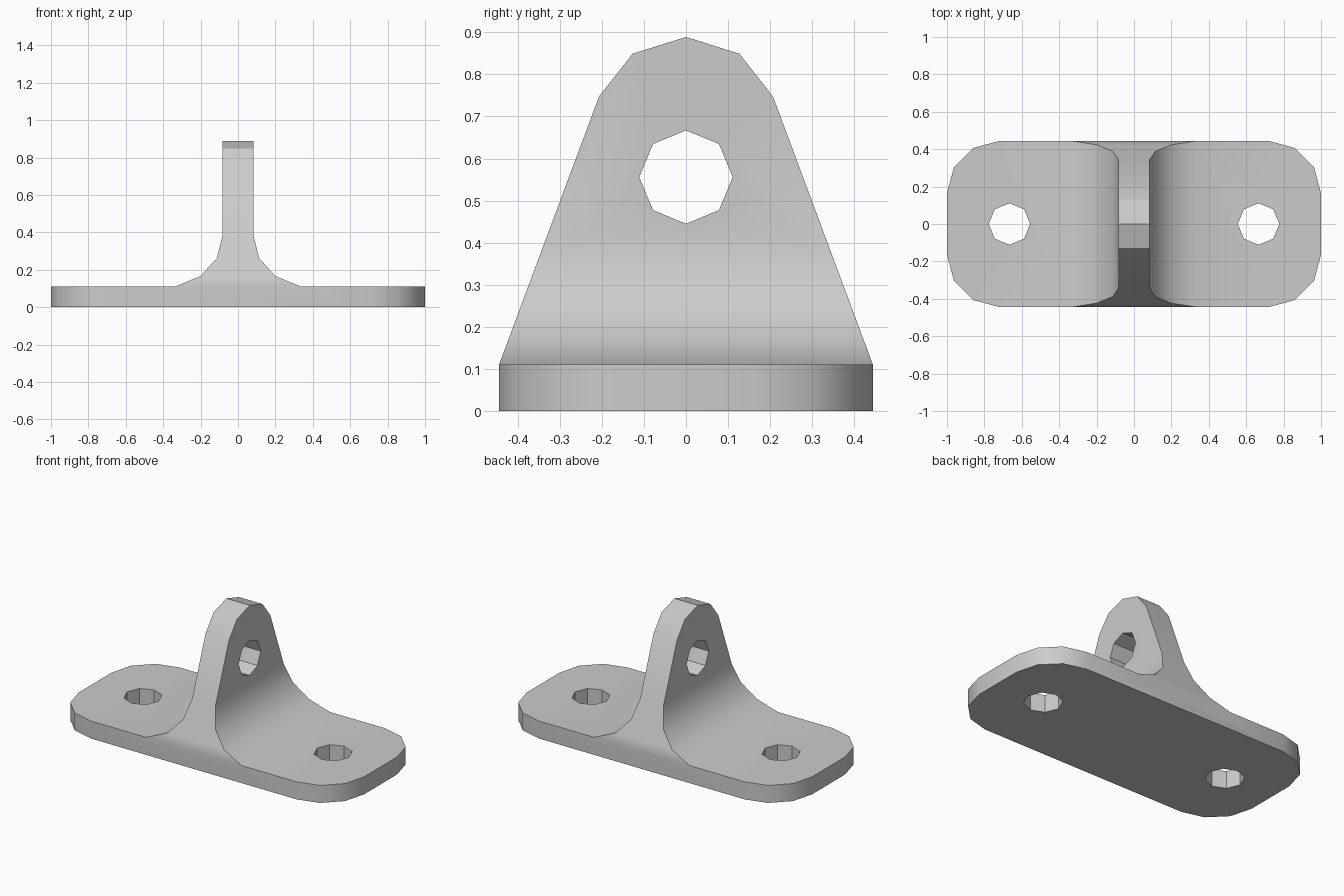
import bpy, bmesh
from math import sin, cos, pi, radians
from mathutils import Matrix, Vector

cube = bpy.data.objects.get("Cube")
if cube:
    bpy.data.objects.remove(cube, do_unlink=True)

metal = bpy.data.materials.new("light_grey_metal")
metal.use_nodes = True
GREY = (0.6, 0.6, 0.6, 1)
metal.diffuse_color = GREY
metal.node_tree.nodes["Principled BSDF"].inputs["Base Color"].default_value = GREY


def prism(name, outline, direction):
    """Extrude a closed outline of 3D points along a direction."""
    bm = bmesh.new()
    face = bm.faces.new([bm.verts.new(p) for p in outline])
    ext = bmesh.ops.extrude_face_region(bm, geom=[face])
    moved = [v for v in ext["geom"] if isinstance(v, bmesh.types.BMVert)]
    bmesh.ops.translate(bm, verts=moved, vec=Vector(direction))
    bmesh.ops.recalc_face_normals(bm, faces=bm.faces)
    mesh = bpy.data.meshes.new(name)
    bm.to_mesh(mesh)
    bm.free()
    mesh.materials.append(metal)
    obj = bpy.data.objects.new(name, mesh)
    bpy.context.collection.objects.link(obj)
    return obj


def combine(target, tool, operation):
    """Apply a boolean and discard the tool object."""
    mod = target.modifiers.new("boolean", "BOOLEAN")
    mod.operation, mod.object, mod.solver = operation, tool, "EXACT"
    bpy.context.view_layer.objects.active = target
    bpy.ops.object.modifier_apply(modifier=mod.name)
    bpy.data.objects.remove(tool, do_unlink=True)


def mirrored(half):
    """Close a right-hand profile by mirroring it about zero."""
    return half + [(-a, b) for a, b in reversed(half) if a > 0]


def octagon(radius):
    return [(radius * cos(i * pi / 4), radius * sin(i * pi / 4)) for i in range(8)]


HALF_DEPTH, THICK, CORNER, HOLE = 0.444, 0.111, 0.28, 0.111

# Base plate with rounded corners
corners = [(1, 1, 0), (-1, 1, 90), (-1, -1, 180), (1, -1, 270)]
plate = []
for sx, sy, start in corners:
    for step in range(4):
        a = radians(start + 30 * step)
        plate.append((sx * (1 - CORNER) + CORNER * cos(a),
                      sy * (HALF_DEPTH - CORNER) + CORNER * sin(a), 0))
bracket = prism("bracket", plate, (0, 0, THICK))

# Upright lug: filleted front profile trimmed by the tapered side outline
front = mirrored([(0.333, 0.05), (0.333, THICK), (0.2, 0.166), (0.113, 0.262),
                  (0.082, 0.385), (0.082, 1)])
lug = prism("lug", [(x, -0.6, z) for x, z in front], (0, 1.2, 0))
side = mirrored([(HALF_DEPTH, 0), (HALF_DEPTH, THICK), (0.207, 0.747),
                 (0.127, 0.849), (0, 0.889)])
combine(lug, prism("side_trim", [(-0.7, y, z) for y, z in side], (1.4, 0, 0)), "INTERSECT")
combine(bracket, lug, "UNION")

# Pin hole through the lug
pin = [(-0.3, y, z + 0.556) for y, z in octagon(HOLE)]
combine(bracket, prism("pin_cutter", pin, (0.6, 0, 0)), "DIFFERENCE")

# Bolt holes through the plate
for sx in (-1, 1):
    bolt = [(x + sx * 0.666, y, -0.1) for x, y in octagon(HOLE)]
    combine(bracket, prism("bolt_cutter", bolt, (0, 0, 0.4)), "DIFFERENCE")

# Smooth the fillets and corners, keeping hard edges crisp
bpy.ops.object.select_all(action="DESELECT")
bracket.select_set(True)
bpy.context.view_layer.objects.active = bracket
bpy.ops.object.shade_smooth_by_angle(angle=radians(32))
